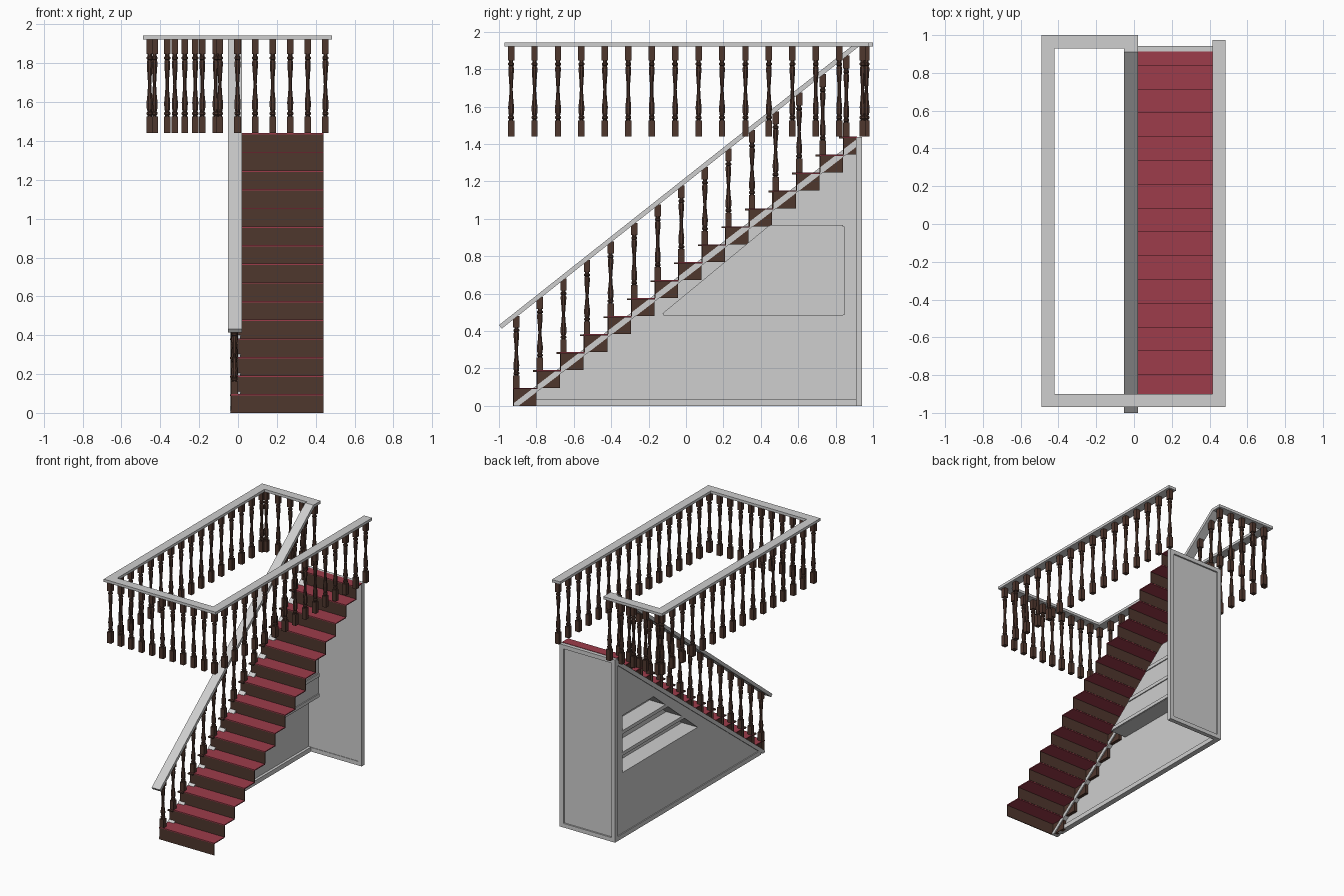
import bpy, bmesh, math
from mathutils import Vector

if "Cube" in bpy.data.objects:
    bpy.data.objects.remove(bpy.data.objects["Cube"])


def material(name, rgb):
    m = bpy.data.materials.new(name)
    m.diffuse_color = (*rgb, 1)
    m.use_nodes = True
    m.node_tree.nodes["Principled BSDF"].inputs["Base Color"].default_value = m.diffuse_color
    return m


GREY = material("grey_paint", (0.62, 0.62, 0.62))
BROWN = material("dark_wood", (0.078, 0.038, 0.027))
RED = material("red_carpet", (0.34, 0.045, 0.07))


def finish(name, bm, mat):
    bmesh.ops.recalc_face_normals(bm, faces=bm.faces)
    me = bpy.data.meshes.new(name)
    bm.to_mesh(me)
    bm.free()
    me.materials.append(mat)
    ob = bpy.data.objects.new(name, me)
    bpy.context.collection.objects.link(ob)
    return ob


def add_prism(bm, pts, axis, lo, hi):
    """Extrude a 2D outline: axis 'x' takes (y, z) points, axis 'z' takes (x, y)."""
    def place(p, d):
        return (d, p[0], p[1]) if axis == 'x' else (p[0], p[1], d)
    a = [bm.verts.new(place(p, lo)) for p in pts]
    b = [bm.verts.new(place(p, hi)) for p in pts]
    n = len(pts)
    bm.faces.new(a[::-1])
    bm.faces.new(b)
    for i in range(n):
        j = (i + 1) % n
        bm.faces.new((a[i], a[j], b[j], b[i]))


def add_box(bm, x0, x1, y0, y1, z0, z1):
    add_prism(bm, [(x0, y0), (x1, y0), (x1, y1), (x0, y1)], 'z', z0, z1)


def prism(name, pts, axis, lo, hi, mat):
    bm = bmesh.new()
    add_prism(bm, pts, axis, lo, hi)
    return finish(name, bm, mat)


def boxes(name, items, mat):
    bm = bmesh.new()
    for it in items:
        add_box(bm, *it)
    return finish(name, bm, mat)


# Turned baluster: (height fraction, radius) between two square blocks
TURNED = [(0.17, .012), (0.19, .012), (0.20, .017), (0.22, .017), (0.23, .012),
          (0.26, .016), (0.33, .017), (0.42, .012), (0.52, .009), (0.62, .012),
          (0.72, .016), (0.76, .016), (0.78, .012), (0.79, .017), (0.81, .017),
          (0.82, .012), (0.85, .012)]


def add_baluster(bm, x, y, z0, z1, sides=8):
    h, w = z1 - z0, 0.017
    add_box(bm, x - w, x + w, y - w, y + w, z0, z0 + 0.18 * h)
    add_box(bm, x - w, x + w, y - w, y + w, z1 - 0.16 * h, z1)
    rings = []
    for t, r in TURNED:
        rings.append([bm.verts.new((x + r * math.cos((k + .5) * math.tau / sides),
                                    y + r * math.sin((k + .5) * math.tau / sides),
                                    z0 + t * h)) for k in range(sides)])
    for a, b in zip(rings, rings[1:]):
        for k in range(sides):
            j = (k + 1) % sides
            bm.faces.new((a[k], a[j], b[j], b[k]))


def balusters(name, items):
    bm = bmesh.new()
    for it in items:
        add_baluster(bm, *it)
    return finish(name, bm, BROWN)


# ---- Stairs: thin treads and risers, open underneath
N, RUN, RISE, Y0 = 15, 0.126, 0.096, -0.925
XL, XR, YB = -0.035, 0.44, 0.91
treads, risers, ends, nosings = [], [], [], []
for i in range(N):
    y, z = Y0 + RUN * i, RISE * (i + 1)
    back = min(y + RUN, YB)
    treads.append((XL, XR, y, back + 0.004, z - 0.007, z))
    risers.append((XL, XR, y, y + 0.006, z - RISE, z - 0.007))
    ends.append((-0.02, 0.004, y + 0.006, back, z - RISE, z - 0.007))
    nosings.append((-0.042, 0.0, y - 0.02 if i else y, y, z - 0.01, z - 0.001))
boxes("stair_treads", treads, RED)
boxes("stair_risers", risers, BROWN)
boxes("step_end_panels", ends, BROWN)
boxes("step_nosings", nosings, BROWN)

# ---- Sloping stringer
SL = RISE / RUN


def stair_line(y):
    return SL * (y - Y0)


prism("stringer", [(Y0, 0), (Y0 + 0.03, 0), (YB, stair_line(YB) - 0.014),
                   (YB, stair_line(YB) + 0.026), (Y0, 0.012)], 'x', -0.042, 0.012, GREY)

# ---- Side wall around the shelf opening
inner = [(-0.12, 0.49), (0.84, 0.49), (0.84, 0.96), (0.45, 0.96)]
outer = [(-0.92, 0), (0.92, 0), (0.92, 1.40), (0.45, stair_line(0.45))]
bm = bmesh.new()
for i in range(4):
    j = (i + 1) % 4
    add_prism(bm, [outer[i], outer[j], inner[j], inner[i]], 'x', -0.034, -0.021)
finish("side_wall", bm, GREY)
boxes("baseboard", [(-0.042, 0.0, -0.87, 0.91, 0, 0.035)], GREY)

# ---- Recessed shelf box under the stairs
DEPTH = 0.11
bm = bmesh.new()
add_prism(bm, inner, 'x', DEPTH - 0.008, DEPTH)
mid = Vector((0.4, 0.7))
for i in range(4):
    a, b = Vector(inner[i]), Vector(inner[(i + 1) % 4])
    n = Vector(((b - a).y, -(b - a).x)).normalized() * 0.007
    add_prism(bm, [a, b, b + n, a + n], 'x', -0.034, DEPTH)
finish("shelf_recess", bm, GREY)
bm = bmesh.new()
for z in (0.485, 0.645, 0.815):
    front = -0.12 + (z - 0.49) / 0.47 * 0.57
    add_prism(bm, [(front, z), (0.847, z), (0.847, z + 0.027),
                   (front + 0.03, z + 0.027)], 'x', -0.036, DEPTH + 0.008)
finish("shelves", bm, GREY)

# ---- Framed back panel
F = 0.032
boxes("back_panel", [(XL, XR, 0.912, 0.93, 0.0, 1.43)], GREY)
boxes("back_frame", [(-0.042, -0.042 + F, 0.908, 0.942, 0, 1.437),
                     (XR - F, XR, 0.908, 0.942, 0, 1.437),
                     (-0.042 + F, XR - F, 0.908, 0.942, 0, F),
                     (-0.042 + F, XR - F, 0.908, 0.942, 1.437 - F, 1.437)], GREY)

# ---- Handrails
prism("landing_handrail",
      [(0.02, 0.93), (0.02, 1.0), (-0.49, 1.0), (-0.49, -0.97), (0.485, -0.97),
       (0.485, 0.975), (0.415, 0.975), (0.415, -0.9), (-0.42, -0.9), (-0.42, 0.93)],
      'z', 1.922, 1.943, GREY)
prism("stair_handrail", [(-0.985, 0.413), (-1.0, 0.432), (0.91, 1.943), (0.94, 1.943),
                         (0.94, 1.922), (0.925, 1.922)], 'x', -0.052, 0.02, GREY)

# ---- Balusters
LO, HI = 1.44, 1.924
ys = [-0.935 + 0.1253 * i for i in range(16)]
balusters("left_balusters", [(-0.455, y, LO, HI) for y in ys])
balusters("right_balusters", [(0.45, y, LO, HI) for y in ys])
balusters("front_balusters", [(-0.455 + 0.0905 * i, -0.935, LO, HI) for i in range(1, 10)])
balusters("back_balusters", [(-0.43 + 0.105 * i, 0.965, LO, HI) for i in range(5)])
stair = []
for i in range(N):
    y = Y0 + RUN * i + 0.018
    stair.append((-0.018, y, RISE * (i + 1) - 0.004, 0.42 + 0.789 * (y + 0.985)))
balusters("stair_balusters", stair)
